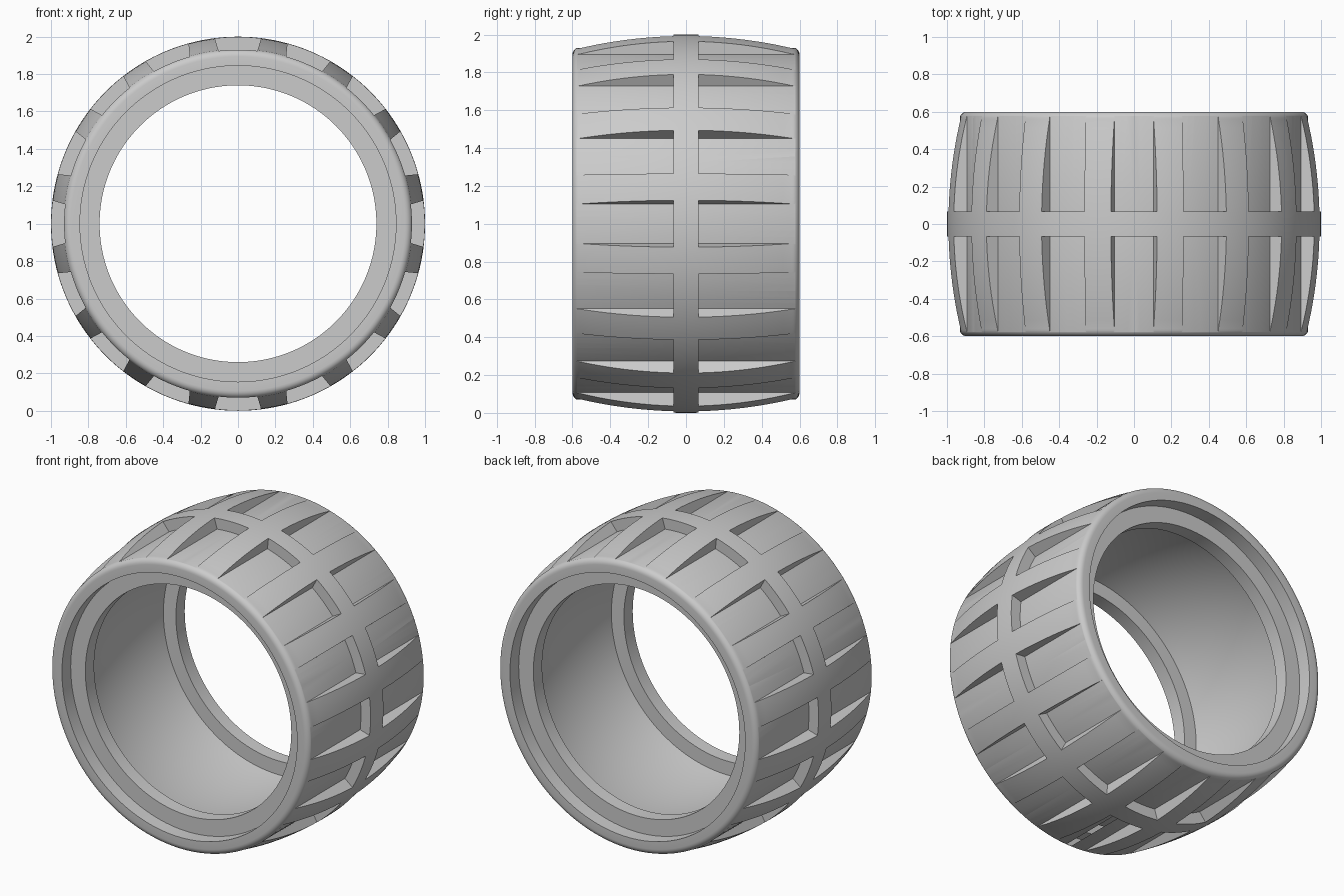
import bpy, bmesh, math

if "Cube" in bpy.data.objects:
    bpy.data.objects.remove(bpy.data.objects["Cube"])

SEG = 160
CROWN = 2.4        # radius of the tread's crown arc
FLOOR = 0.93       # radius of the pocket floors


def make_object(name, bm):
    bmesh.ops.recalc_face_normals(bm, faces=bm.faces)
    me = bpy.data.meshes.new(name)
    bm.to_mesh(me)
    bm.free()
    ob = bpy.data.objects.new(name, me)
    bpy.context.collection.objects.link(ob)
    return ob


def polar(r, a, y):
    return (r * math.cos(a), y, 1 + r * math.sin(a))


def tread_radius(y):
    return 1 - CROWN + math.sqrt(CROWN ** 2 - y * y)


# Half cross-section (y, radius): crowned tread, rounded shoulder, bead seat, cavity
half = [(y, tread_radius(y)) for y in (i * 0.56 / 12 for i in range(13))]
r0 = tread_radius(0.56)
for i in range(1, 7):
    t = i / 6 * math.pi / 2
    half.append((0.56 + 0.04 * math.sin(t), r0 - 0.04 + 0.04 * math.cos(t)))
half += [(0.60, 0.845), (0.51, 0.845), (0.51, 0.74), (0.42, 0.74)]
half += [(0.42 * (1 - i / 8), 0.87 - 0.04 * (1 - i / 8) ** 2) for i in range(9)]
profile = half + [(-y, r) for y, r in reversed(half[1:-1])]

# Tyre body
bm = bmesh.new()
rings = [[bm.verts.new(polar(r, 2 * math.pi * k / SEG, y)) for y, r in profile]
         for k in range(SEG)]
n = len(profile)
for k in range(SEG):
    a, b = rings[k], rings[(k + 1) % SEG]
    for j in range(n):
        bm.faces.new((a[j], a[(j + 1) % n], b[(j + 1) % n], b[j]))
tyre = make_object("tyre", bm)

# Tread pockets: 16 tapered arc blocks on each side
bm = bmesh.new()
STEPS = 6
for side in (-1, 1):
    for p in range(16):
        mid = p * math.pi / 8
        outline = []
        for i in range(STEPS + 1):
            u = 2 * i / STEPS - 1
            outline.append((FLOOR, mid + u * math.radians(6.4)))
        for i in range(STEPS + 1):
            u = 1 - 2 * i / STEPS
            outline.append((1.04, mid + u * math.radians(7.5)))
        inner = [bm.verts.new(polar(r, a, side * 0.066)) for r, a in outline]
        outer = [bm.verts.new(polar(r, a, side * 0.7)) for r, a in outline]
        m = len(outline)
        for i in range(m):
            j = (i + 1) % m
            bm.faces.new((inner[i], inner[j], outer[j], outer[i]))
        for loop in (inner, outer):
            for i in range(STEPS):
                bm.faces.new((loop[i], loop[i + 1], loop[m - 2 - i], loop[m - 1 - i]))
cutter = make_object("pocket_cutter", bm)
cutter.hide_render = True

# Cut the pockets and shade
mod = tyre.modifiers.new("pockets", 'BOOLEAN')
mod.operation = 'DIFFERENCE'
mod.solver = 'EXACT'
mod.object = cutter
bpy.context.view_layer.objects.active = tyre
tyre.select_set(True)
bpy.ops.object.modifier_apply(modifier=mod.name)
bpy.data.objects.remove(cutter)
bpy.ops.object.shade_smooth_by_angle(angle=math.radians(30))
